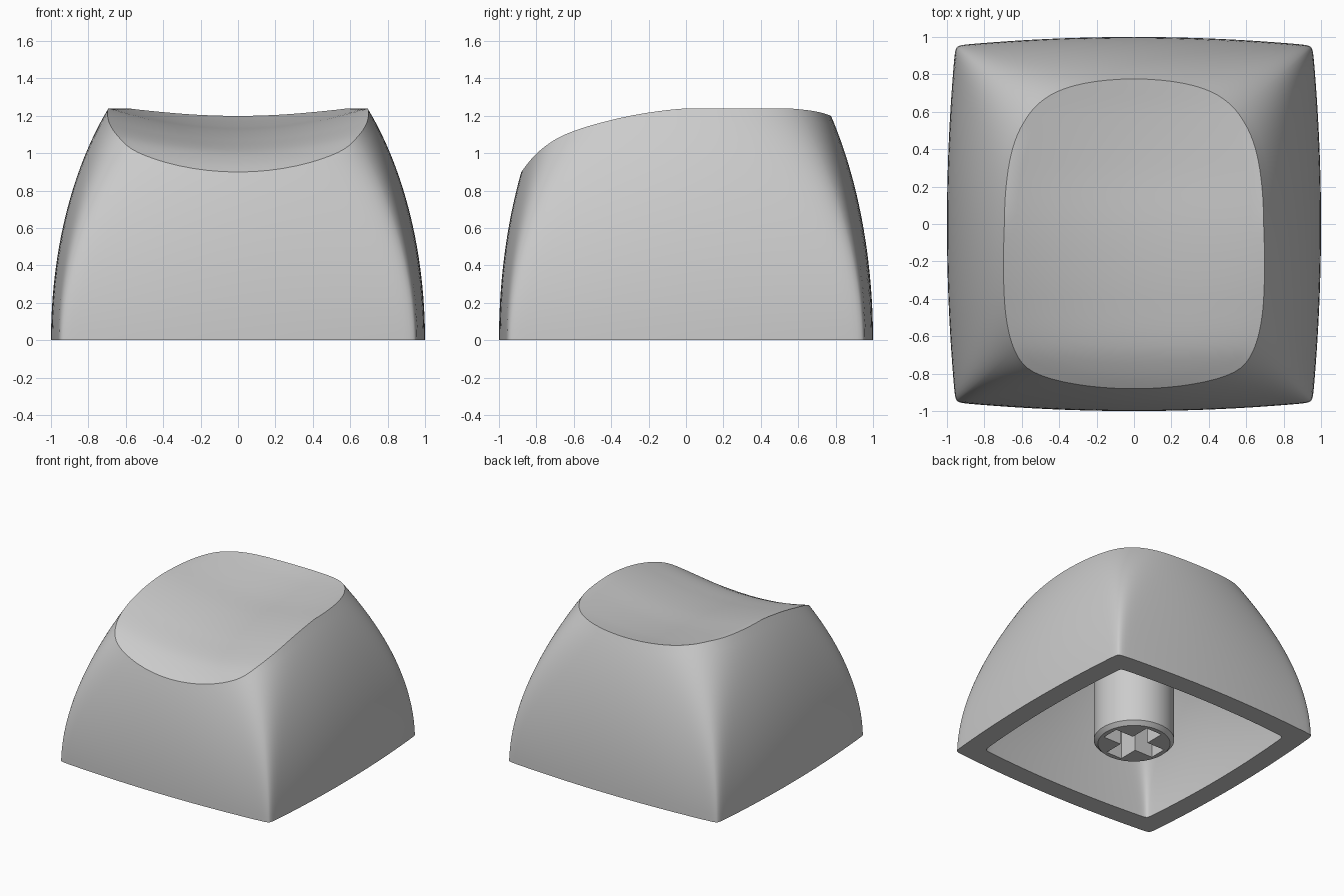
import bpy, bmesh, math

if "Cube" in bpy.data.objects:
    bpy.data.objects.remove(bpy.data.objects["Cube"])

# Dish centre line: (y, z) knots, front to back
KNOTS = [(-1.0, .81), (-.88, .90), (-.8, .95), (-.66, 1.012), (-.4, 1.068), (-.2, 1.1),
         (0, 1.122), (.3, 1.142), (.6, 1.173), (.78, 1.2), (1.0, 1.235)]
SIDE = 32          # segments per side
HEIGHT = 1.24      # highest point of the rim
WALL = .165        # skirt thickness
CEILING = .94      # height of the flat ceiling inside


def slope(i):
    a, b = KNOTS[max(i - 1, 0)], KNOTS[min(i + 1, len(KNOTS) - 1)]
    return (b[1] - a[1]) / (b[0] - a[0])


def dish(x, y):
    """Height of the scooped top."""
    i = 0
    while i < len(KNOTS) - 2 and y > KNOTS[i + 1][0]:
        i += 1
    (y0, z0), (y1, z1) = KNOTS[i], KNOTS[i + 1]
    h = y1 - y0
    t = min(max((y - y0) / h, 0), 1)
    z = ((2*t**3 - 3*t**2 + 1) * z0 + (t**3 - 2*t**2 + t) * h * slope(i)
         + (3*t**2 - 2*t**3) * z1 + (t**3 - t**2) * h * slope(i + 1))
    return min(z + (.245 - .11 * y * y) * x * x, HEIGHT)


def flat(x, y):
    """Height of the ceiling."""
    return CEILING


def bisect(f, lo, hi):
    for _ in range(30):
        mid = (lo + hi) / 2
        if f(mid) > 0:
            hi = mid
        else:
            lo = mid
    return (lo + hi) / 2


def wall_point(d, z, inset):
    """Point on the skirt in direction d at height z: bowed square, rounder higher up."""
    t = z / HEIGHT
    bow = .05 + .125 * t ** 1.8
    p = 70 * (6.5 / 70) ** t
    u, v = abs(d[0]), abs(d[1])
    r = bisect(lambda r: (r*u + bow*(r*v)**2)**p + (r*v + bow*(r*u)**2)**p - 1, 0, 1.1)
    a = math.sqrt(1 - (z / 1.72) ** 2) - inset
    b = math.sqrt(1 - (z / 1.90) ** 2) - inset
    return r * d[0] * a, r * d[1] * b


def directions():
    dirs = []
    for c, s in [(1, 0), (0, 1), (-1, 0), (0, -1)]:
        for i in range(SIDE):
            k = math.sin(math.pi / 2 * (2 * i / SIDE - 1))   # denser near the corners
            dirs.append((c - s * k, s + c * k))
    return dirs


def shell_rings(inset, top, stretch, steps, cap_steps):
    """Rings from near the middle of the top, over the rim and down to the base."""
    dirs = directions()

    def rim_gap(d):
        return lambda z: z - top(*wall_point(d, z * stretch, inset))
    rim = [bisect(rim_gap(d), .5, 1.4 / stretch) for d in dirs]
    edge = [wall_point(d, z * stretch, inset) for d, z in zip(dirs, rim)]
    rings = []
    for j in range(1, cap_steps):
        f = j / cap_steps
        rings.append([(x*f, y*f, top(x*f, y*f)) for x, y in edge])
    for j in range(steps + 1):
        f = 1 - j / steps
        rings.append([(*wall_point(d, z * f * stretch, inset), z * f) for d, z in zip(dirs, rim)])
    return rings


def skin(name, rings, start, end):
    """Bridge a stack of closed rings and fan both ends to a point."""
    bm = bmesh.new()
    loops = [[bm.verts.new(p) for p in ring] for ring in rings]
    n = len(loops[0])
    for a, b in zip(loops, loops[1:]):
        for i in range(n):
            bm.faces.new((a[i], a[(i+1) % n], b[(i+1) % n], b[i]))
    for ring, p in ((loops[0], start), (loops[-1], end)):
        c = bm.verts.new(p)
        for i in range(n):
            bm.faces.new((c, ring[i], ring[(i+1) % n]))
    bmesh.ops.recalc_face_normals(bm, faces=bm.faces)
    me = bpy.data.meshes.new(name)
    bm.to_mesh(me)
    bm.free()
    ob = bpy.data.objects.new(name, me)
    bpy.context.collection.objects.link(ob)
    return ob


def smooth(ob):
    bpy.ops.object.select_all(action='DESELECT')
    ob.select_set(True)
    bpy.context.view_layer.objects.active = ob
    bpy.ops.object.shade_smooth_by_angle(angle=math.radians(30))


# Hollow cap: outer shell, flat base rim, inner shell that tapers to the ceiling
outer = shell_rings(0, dish, 1, 20, 20)
inner = shell_rings(WALL, flat, HEIGHT / CEILING, 12, 4)
cap = skin("key_cap", outer + inner[::-1], (0, 0, dish(0, 0)), (0, 0, CEILING))
smooth(cap)

# Stem: turned post with a chamfered foot
profile = [(.272, 0), (.303, .03), (.303, CEILING + .02)]
post = [[(r * math.cos(i * math.tau / 64), r * math.sin(i * math.tau / 64), z) for i in range(64)]
        for r, z in profile]
stem = skin("stem", post, (0, 0, 0), (0, 0, CEILING + .02))

# Cross-shaped socket cut into the stem
L, W = .235, .072
outline = []
for c, s in [(1, 0), (0, 1), (-1, 0), (0, -1)]:
    outline += [(c*x - s*y, s*x + c*y) for x, y in [(L, -W), (L, W), (W, W)]]
cutter = skin("socket_cutter", [[(x, y, z) for x, y in outline] for z in (-.1, .5)],
              (0, 0, -.1), (0, 0, .5))
cutter.hide_render = True
cut = stem.modifiers.new("socket", 'BOOLEAN')
cut.operation = 'DIFFERENCE'
cut.solver = 'EXACT'
cut.object = cutter
bpy.context.view_layer.objects.active = stem
bpy.ops.object.modifier_apply(modifier=cut.name)
bpy.data.objects.remove(cutter)
smooth(stem)
